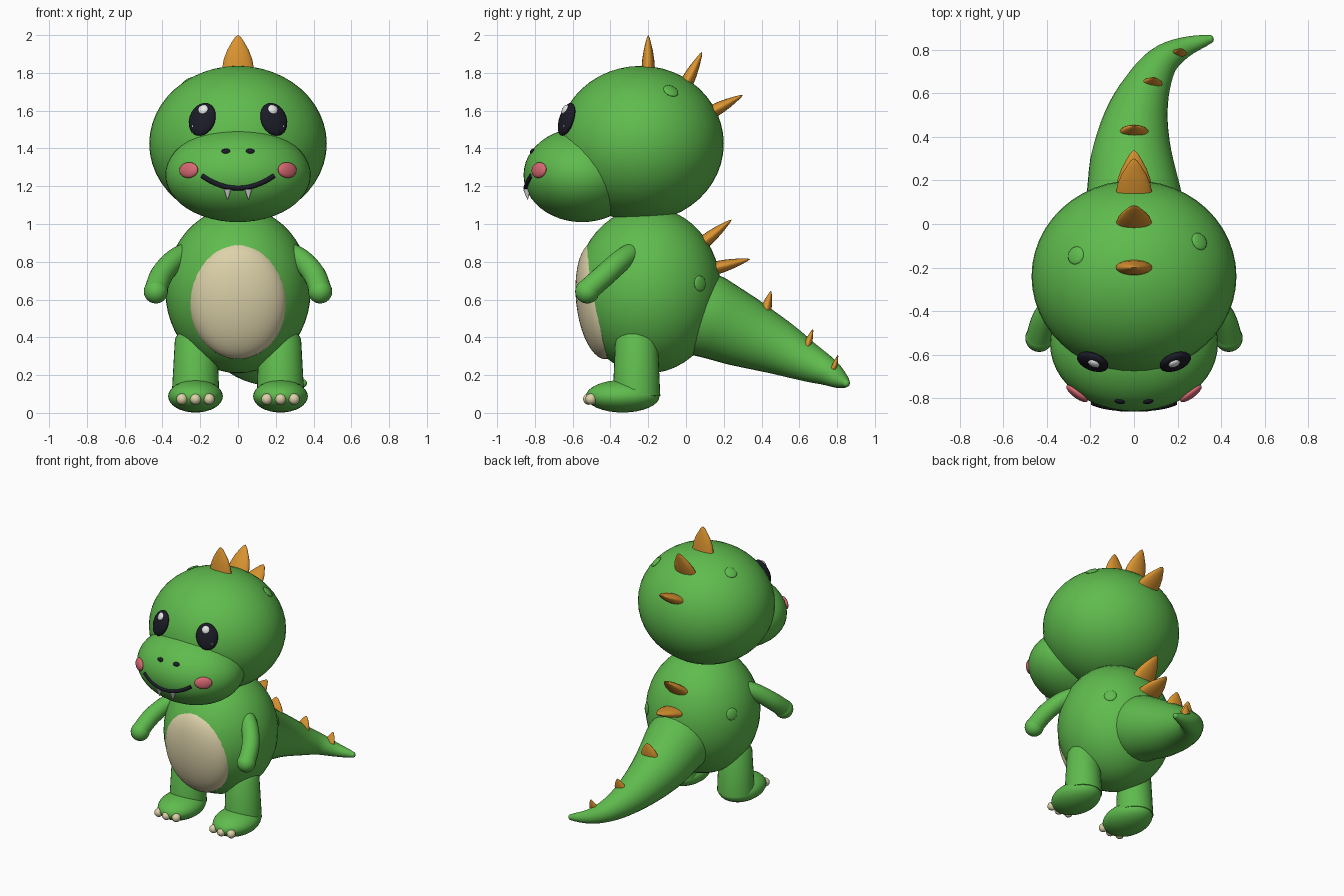
import bpy, bmesh, math
from mathutils import Vector, Matrix, Quaternion

if "Cube" in bpy.data.objects:
    bpy.data.objects.remove(bpy.data.objects["Cube"])


def mat(name, r, g, b):
    m = bpy.data.materials.new(name)
    m.diffuse_color = (r, g, b, 1)
    m.use_nodes = True
    m.node_tree.nodes["Principled BSDF"].inputs["Base Color"].default_value = m.diffuse_color
    return m


GREEN = mat("leaf_green", 0.115, 0.5, 0.075)
CREAM = mat("cream", 0.72, 0.64, 0.40)
ORANGE = mat("spike_orange", 0.72, 0.30, 0.03)
DARK = mat("near_black", 0.011, 0.011, 0.02)
PINK = mat("cheek_pink", 0.68, 0.14, 0.17)
WHITE = mat("white", 0.85, 0.85, 0.85)


def finish(name, bm, material):
    bmesh.ops.recalc_face_normals(bm, faces=bm.faces)
    me = bpy.data.meshes.new(name)
    bm.to_mesh(me)
    bm.free()
    me.materials.append(material)
    ob = bpy.data.objects.new(name, me)
    bpy.context.collection.objects.link(ob)
    bpy.ops.object.select_all(action='DESELECT')
    ob.select_set(True)
    bpy.context.view_layer.objects.active = ob
    bpy.ops.object.shade_smooth_by_angle(angle=math.radians(40))
    return ob


def ball(name, loc, radii, material, rot=Quaternion(), seg=32):
    bm = bmesh.new()
    bmesh.ops.create_uvsphere(bm, u_segments=seg, v_segments=seg // 2, radius=1)
    bm.transform(Matrix.LocRotScale(Vector(loc), rot, Vector(radii)))
    return finish(name, bm, material)


def sweep(name, pts, radii, material, seg=20, flat=1.0, side=(1, 0, 0), steps=4):
    """Skin rings along a smoothed path; flat squashes the ring across `side`."""
    pts = [Vector(p) for p in pts]
    path, rad = [], []
    n = len(pts)
    for i in range(n - 1):  # Catmull-Rom smoothing
        a, b, c, d = pts[max(i - 1, 0)], pts[i], pts[i + 1], pts[min(i + 2, n - 1)]
        for k in range(steps):
            t = k / steps
            path.append(0.5 * (2 * b + (c - a) * t + (2 * a - 5 * b + 4 * c - d) * t**2
                               + (3 * b - a - 3 * c + d) * t**3))
            rad.append(radii[i] + (radii[i + 1] - radii[i]) * t)
    path.append(pts[-1])
    rad.append(radii[-1])
    bm = bmesh.new()
    rings = []
    for i, p in enumerate(path):
        t = (path[min(i + 1, len(path) - 1)] - path[max(i - 1, 0)]).normalized()
        u = Vector(side)
        u = (u - t * u.dot(t)).normalized()
        v = t.cross(u)
        rings.append([bm.verts.new(p + rad[i] * (u * math.cos(w) + v * flat * math.sin(w)))
                      for w in (2 * math.pi * k / seg for k in range(seg))])
    for r0, r1 in zip(rings, rings[1:]):
        for k in range(seg):
            j = (k + 1) % seg
            bm.faces.new((r0[k], r0[j], r1[j], r1[k]))
    bm.faces.new(rings[0][::-1])
    bm.faces.new(rings[-1])
    return finish(name, bm, material)


# Main ellipsoids: centre and radii
HEAD = (Vector((0, -0.24, 1.425)), Vector((0.47, 0.44, 0.412)))
MUZZLE = (Vector((0, -0.55, 1.26)), Vector((0.385, 0.31, 0.25)))
BODY = (Vector((0, -0.2, 0.65)), Vector((0.385, 0.385, 0.44)))


def front_point(shape, x, z):
    """Point and outward normal on the front of an ellipsoid."""
    c, r = shape
    dx, dz = (x - c.x) / r.x, (z - c.z) / r.z
    dy = -math.sqrt(max(0, 1 - dx * dx - dz * dz))
    return (Vector((x, c.y + dy * r.y, z)),
            Vector((dx / r.x, dy / r.y, dz / r.z)).normalized())


def patch(name, shape, x, z, radii, material, lift=0.0, roll=0.0, seg=24):
    p, n = front_point(shape, x, z)
    q = n.to_track_quat('Y', 'Z') @ Quaternion((0, 1, 0), roll)
    return ball(name, p + n * lift, radii, material, q, seg)


# Head, muzzle, body and belly
ball("head", *HEAD, GREEN, seg=48)
ball("muzzle", *MUZZLE, GREEN, seg=48)
ball("body", *BODY, GREEN, seg=48)
ball("belly", (0, -0.455, 0.595), (0.26, 0.127, 0.312), CREAM,
     Quaternion((1, 0, 0), math.radians(6)), 40)

# Smile
smile = [front_point(MUZZLE, x, 1.19 + 0.065 * (x / 0.19) ** 2)[0]
         for x in (-0.19, -0.14, -0.07, 0, 0.07, 0.14, 0.19)]
sweep("mouth", smile, [0.013] * 7, DARK, seg=10, side=(0, 0, 1))

for s, tag in ((1, "right"), (-1, "left")):
    # Face details
    patch("eye_" + tag, HEAD, s * 0.185, 1.55, (0.075, 0.03, 0.092), DARK, 0.012, s * 0.17)
    patch("eye_glint_" + tag, HEAD, s * 0.172, 1.59, (0.028, 0.014, 0.028), WHITE, 0.036, seg=16)
    patch("eye_spark_" + tag, HEAD, s * 0.222, 1.512, (0.011, 0.008, 0.011), WHITE, 0.03, seg=12)
    patch("nostril_" + tag, MUZZLE, s * 0.065, 1.385, (0.024, 0.008, 0.015), DARK, 0.002, seg=16)
    patch("cheek_" + tag, MUZZLE, s * 0.26, 1.285, (0.06, 0.02, 0.042), PINK, 0.002)
    tooth, _ = front_point(MUZZLE, s * 0.055, 1.185)
    sweep("tooth_" + tag, [tooth, tooth + Vector((0, 0.004, -0.055))], [0.02, 0.002],
          WHITE, seg=12, steps=1)

    # Arm with rounded shoulder and hand
    arm = [(s * 0.25, -0.27, 0.855), (s * 0.335, -0.34, 0.81),
           (s * 0.405, -0.43, 0.73), (s * 0.435, -0.52, 0.65)]
    sweep("arm_" + tag, arm, [0.055, 0.058, 0.06, 0.06], GREEN, side=(0, 0, 1))
    ball("shoulder_" + tag, arm[0], (0.056,) * 3, GREEN, seg=20)
    ball("hand_" + tag, (s * 0.435, -0.523, 0.643), (0.064,) * 3, GREEN, seg=24)

    # Leg, foot and toes
    sweep("leg_" + tag, [(s * 0.225, -0.262, 0.09), (s * 0.222, -0.262, 0.39),
                         (s * 0.222, -0.262, 0.42)], [0.126, 0.112, 0.095], GREEN, seg=32, steps=1)
    ball("foot_" + tag, (s * 0.225, -0.335, 0.088), (0.145, 0.195, 0.086), GREEN)
    for i in (-1, 0, 1):
        ball(f"toe_{tag}_{i + 2}", (s * 0.225 + i * 0.072, -0.515 + 0.012 * abs(i), 0.073),
             (0.03,) * 3, CREAM, seg=16)

# Curving tail
sweep("tail", [(0, 0.0, 0.555), (0, 0.12, 0.51), (-0.01, 0.3, 0.43), (0.01, 0.48, 0.35),
               (0.06, 0.63, 0.275), (0.13, 0.745, 0.22), (0.23, 0.81, 0.178),
               (0.345, 0.847, 0.157)],
      [0.225, 0.222, 0.19, 0.148, 0.108, 0.075, 0.048, 0.02], GREEN, seg=32)
ball("tail_tip", (0.345, 0.847, 0.157), (0.021,) * 3, GREEN, seg=12)

# Back spikes: base, tip, half width
spikes = [((0, -0.2, 1.82), (0, -0.2, 2.0), 0.085),
          ((0, 0.0, 1.74), (0, 0.085, 1.91), 0.085),
          ((0, 0.135, 1.592), (0, 0.3, 1.682), 0.085),
          ((0, 0.09, 0.9), (0, 0.24, 1.022), 0.085),
          ((0, 0.15, 0.765), (0, 0.338, 0.814), 0.085),
          ((0, 0.42, 0.535), (0, 0.45, 0.645), 0.07),
          ((0.08, 0.64, 0.35), (0.09, 0.672, 0.443), 0.052),
          ((0.205, 0.782, 0.235), (0.215, 0.805, 0.307), 0.036)]
for i, (a, b, w) in enumerate(spikes):
    a, b = Vector(a), Vector(b)
    sweep(f"spike_{i + 1}", [a.lerp(b, t) for t in (0, 0.3, 0.55, 0.8, 0.93, 1)],
          [w * k for k in (1, 0.88, 0.68, 0.38, 0.2, 0.02)], ORANGE, seg=20, flat=0.42, steps=1)

# Raised skin spots, pushed out to the surface along their direction
for i, (shape, target) in enumerate([(HEAD, (0.3, -0.08, 1.705)), (HEAD, (-0.265, -0.145, 1.75)),
                                     (BODY, (0.27, 0.075, 0.685)), (BODY, (-0.34, -0.05, 0.76))]):
    c, r = shape
    d = Vector(target) - c
    d /= math.sqrt(sum((d[k] / r[k]) ** 2 for k in range(3)))
    n = Vector([d[k] / r[k] ** 2 for k in range(3)]).normalized()
    ball(f"skin_spot_{i + 1}", c + d, (0.042, 0.042, 0.012), GREEN, n.to_track_quat('Z', 'Y'), 20)
